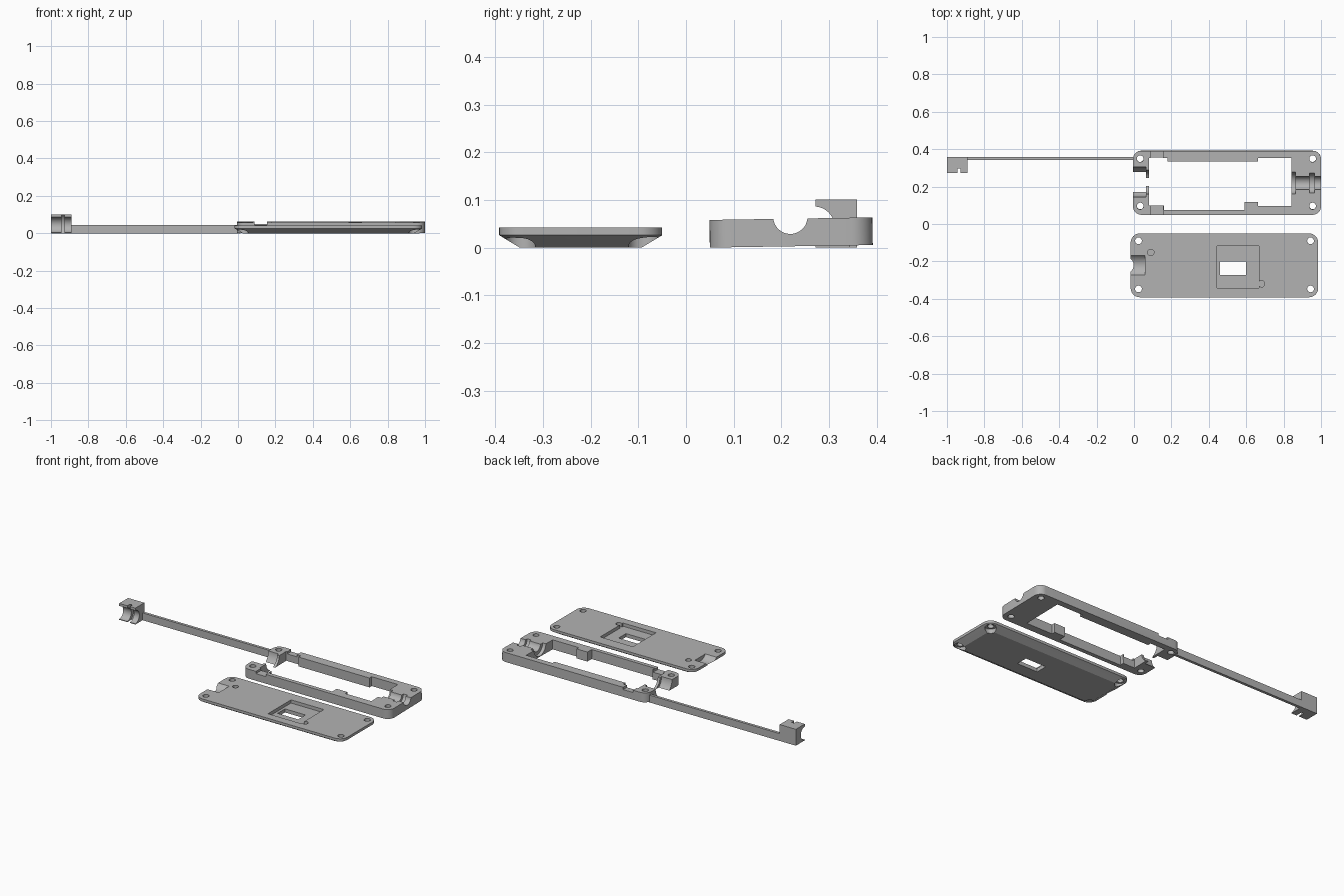
import bpy, bmesh, math
from mathutils import Matrix, Vector

cube = bpy.data.objects.get("Cube")
if cube:
    bpy.data.objects.remove(cube, do_unlink=True)

grey = bpy.data.materials.new("light_grey_plastic")
grey.use_nodes = True
grey.diffuse_color = (0.45, 0.45, 0.45, 1)
grey.node_tree.nodes["Principled BSDF"].inputs["Base Color"].default_value = grey.diffuse_color


def loft(name, rings):
    """Solid through a stack of matching closed rings."""
    bm = bmesh.new()
    rows = [[bm.verts.new(p) for p in ring] for ring in rings]
    bm.faces.new(rows[0])
    bm.faces.new(rows[-1])
    for low, high in zip(rows, rows[1:]):
        for i in range(len(low)):
            j = (i + 1) % len(low)
            bm.faces.new((low[i], low[j], high[j], high[i]))
    bmesh.ops.recalc_face_normals(bm, faces=bm.faces)
    mesh = bpy.data.meshes.new(name)
    bm.to_mesh(mesh)
    bm.free()
    mesh.materials.append(grey)
    obj = bpy.data.objects.new(name, mesh)
    bpy.context.collection.objects.link(obj)
    return obj


def prism(name, outline, z0, z1):
    return loft(name, [[(x, y, z) for x, y in outline] for z in (z0, z1)])


def box(name, x0, x1, y0, y1, z0, z1):
    return prism(name, [(x0, y0), (x1, y0), (x1, y1), (x0, y1)], z0, z1)


def rounded(x0, x1, y0, y1, r, inset=0, steps=8):
    """Rounded rectangle; an inset keeps the corner centres."""
    corners = [(x1 - r, y1 - r), (x0 + r, y1 - r), (x0 + r, y0 + r), (x1 - r, y0 + r)]
    pts = []
    for k, (cx, cy) in enumerate(corners):
        for s in range(steps + 1):
            a = math.pi / 2 * (k + s / steps)
            pts.append((cx + (r - inset) * math.cos(a), cy + (r - inset) * math.sin(a)))
    return pts


def circle(r, n=48):
    return [(r * math.cos(math.tau * i / n), r * math.sin(math.tau * i / n)) for i in range(n)]


def rod_x(y, z, r, x0, x1):
    return loft("cutter", [[(x, y + a, z + b) for a, b in circle(r)] for x in (x0, x1)])


def rod_z(x, y, r, z0, z1):
    return prism("cutter", [(x + a, y + b) for a, b in circle(r, 32)], z0, z1)


def cut(obj, *cutters):
    for cutter in cutters:
        cutter.hide_render = True
        mod = obj.modifiers.new("cut", "BOOLEAN")
        mod.operation = "DIFFERENCE"
        mod.solver = "EXACT"
        mod.object = cutter
        bpy.context.view_layer.objects.active = obj
        bpy.ops.object.modifier_apply(modifier=mod.name)
        bpy.data.objects.remove(cutter, do_unlink=True)


def smooth(obj):
    bpy.ops.object.select_all(action="DESELECT")
    obj.select_set(True)
    bpy.context.view_layer.objects.active = obj
    bpy.ops.object.shade_smooth_by_angle(angle=math.radians(30))


# Lid: plate with a sloped underside
LID = (-0.018, 0.985, -0.392, -0.05)
lid_rings = []
for z, inset in ((0, 0.043), (0.026, 0), (0.042, 0)):
    lid_rings.append([(x, y, z) for x, y in rounded(*LID, 0.05, inset)])
lid = loft("lid", lid_rings)

# Lid screw holes, counterbored from below
for x in (0.024, 0.944):
    for y in (-0.347, -0.09):
        cut(lid, rod_z(x, y, 0.018, -1, 1), rod_z(x, y, 0.031, -1, 0.026))

# Lid display recess, window, peg sockets and cable groove
cut(lid,
    box("cutter", 0.444, 0.668, -0.342, -0.118, 0.022, 1),
    box("cutter", 0.46, 0.60, -0.272, -0.2, -1, 1),
    rod_z(0.09, -0.152, 0.017, 0.02, 1),
    rod_z(0.682, -0.32, 0.017, 0.02, 1),
    rod_x(-0.22, 0.08, 0.064, -1, 0.058))
smooth(lid)

# Frame: rounded block with a stepped opening
frame = prism("frame", rounded(-0.006, 1.0, 0.05, 0.392, 0.045), 0, 0.058)
opening = [(0.08, 0.1), (0.16, 0.1), (0.16, 0.075), (0.59, 0.075), (0.59, 0.118),
           (0.663, 0.118), (0.663, 0.096), (0.842, 0.096), (0.842, 0.355),
           (0.663, 0.355), (0.663, 0.334), (0.18, 0.334), (0.18, 0.355), (0.08, 0.355)]
cut(frame, prism("cutter", opening, -1, 1))
for x in (0.033, 0.955):
    for y in (0.097, 0.35):
        cut(frame, rod_z(x, y, 0.018, -1, 1))

# Large cable seat with an inner lip at the right end, slim stepped seat at the left end
AXIS = 0.225
cut(frame,
    rod_x(AXIS, 0.06, 0.08, -1, 0.065),
    rod_x(AXIS, 0.06, 0.064, 0.04, 0.12),
    rod_x(AXIS - 0.005, 0.062, 0.036, 0.8, 2),
    rod_x(AXIS - 0.005, 0.062, 0.053, 0.937, 0.965),
    rod_x(AXIS - 0.005, 0.062, 0.058, 0.8, 0.863))

# Shallow notches across both long walls
cut(frame, box("cutter", 0.088, 0.155, 0, 1, 0.044, 1))

# The frame leans very slightly backwards
pivot = Vector((0, 0.05, 0))
frame.data.transform(Matrix.Translation(pivot) @ Matrix.Rotation(math.radians(0.9), 4, "X")
                     @ Matrix.Translation(-pivot))
smooth(frame)

# Arm and end clip with a ringed round seat
arm = box("arm", -0.9, 0.014, 0.342, 0.359, 0, 0.045)
clip = box("end_clip", -1, -0.89, 0.272, 0.359, 0, 0.101)
cut(clip, rod_x(0.27, 0.045, 0.041, -2, 0), rod_x(0.27, 0.045, 0.062, -0.945, -0.927))
smooth(clip)
